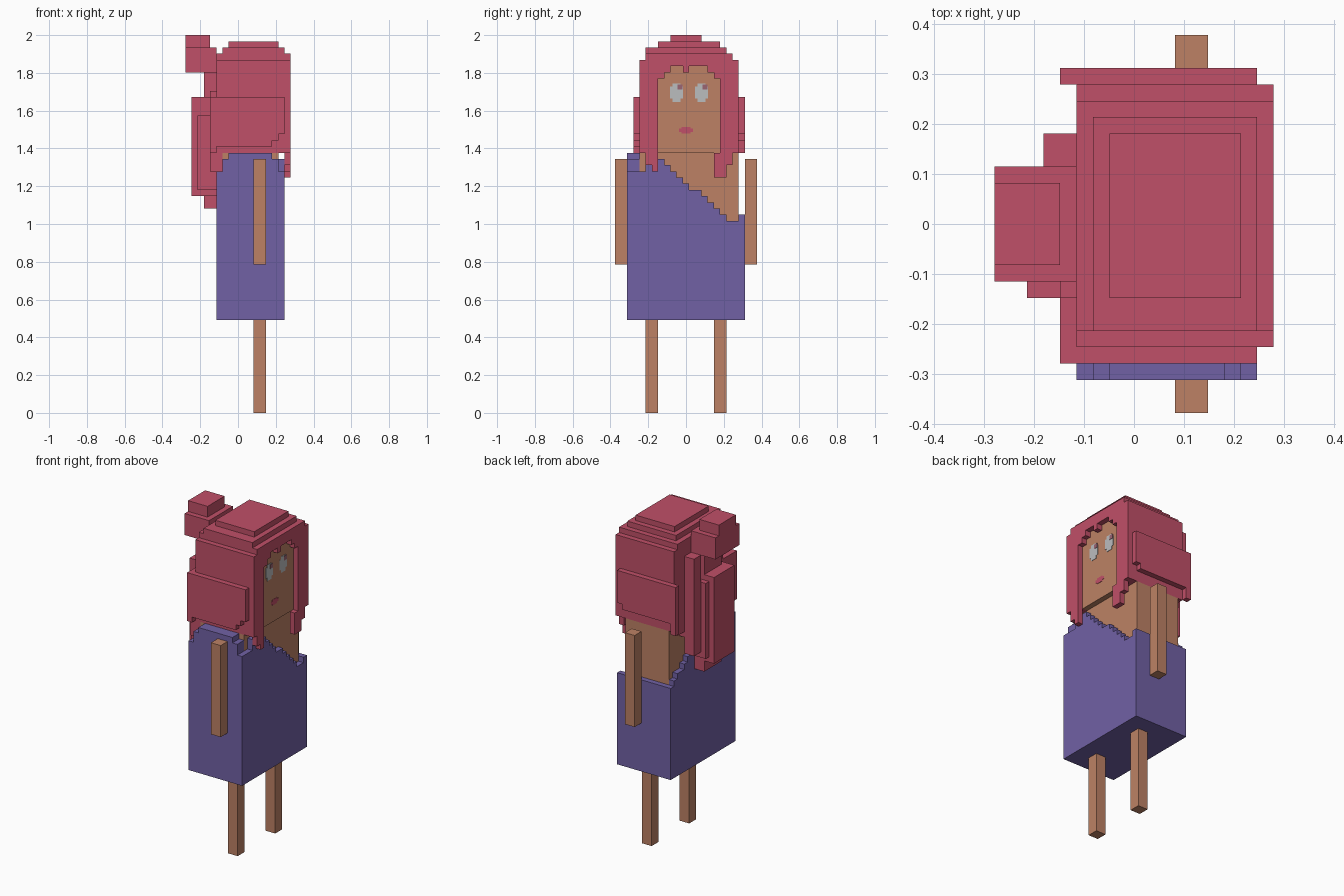
import bpy
import bmesh
from itertools import product
from mathutils import Vector

UNIT = 2 / 61                      # edge length of one block
ORIGIN = Vector((-8.5, -11.5, 0))  # grid corner, in blocks

if "Cube" in bpy.data.objects:
    bpy.data.objects.remove(bpy.data.objects["Cube"], do_unlink=True)


def material(name, rgb):
    mat = bpy.data.materials.new(name)
    mat.use_nodes = True
    colour = (*rgb, 1)
    mat.diffuse_color = colour
    bsdf = next(n for n in mat.node_tree.nodes if n.type == "BSDF_PRINCIPLED")
    bsdf.inputs["Base Color"].default_value = colour
    return mat


hair_red = material("hair red", (0.53, 0.08, 0.138))
skin_tan = material("skin tan", (0.51, 0.222, 0.13))
dress_purple = material("dress purple", (0.166, 0.12, 0.376))
eye_grey = material("eye grey", (0.5, 0.51, 0.52))
pupil_mauve = material("pupil mauve", (0.33, 0.13, 0.17))


def finish(name, bm, mat):
    mesh = bpy.data.meshes.new(name)
    bm.to_mesh(mesh)
    bm.free()
    mesh.materials.append(mat)
    obj = bpy.data.objects.new(name, mesh)
    bpy.context.collection.objects.link(obj)
    return obj


def blocks(name, mat, boxes):
    """Fill boxes (x, x, y, y, z, z in blocks) and skin the outside of their union."""
    cells = set()
    for x0, x1, y0, y1, z0, z1 in boxes:
        cells.update(product(range(x0, x1), range(y0, y1), range(z0, z1)))
    bm = bmesh.new()
    corners = {}

    def vert(p):
        if p not in corners:
            corners[p] = bm.verts.new((Vector(p) + ORIGIN) * UNIT)
        return corners[p]

    for cell in cells:
        for axis, side in product(range(3), (0, 1)):
            near = list(cell)
            near[axis] += 2 * side - 1
            if tuple(near) in cells:
                continue
            u, v = (axis + 1) % 3, (axis + 2) % 3
            loop = [(0, 0), (1, 0), (1, 1), (0, 1)]
            ring = []
            for a, b in loop if side else reversed(loop):
                p = list(cell)
                p[axis] += side
                p[u] += a
                p[v] += b
                ring.append(vert(tuple(p)))
            bm.faces.new(ring)
    bmesh.ops.dissolve_limit(bm, angle_limit=0.01, verts=bm.verts, edges=bm.edges)
    return finish(name, bm, mat)


def plate(name, mat, rects, lift):
    """Thin painted shapes on the face, made of y, y, z, z rectangles."""
    bm = bmesh.new()
    for y0, y1, z0, z1 in rects:
        made = bmesh.ops.create_cube(bm, size=1)["verts"]
        for v in made:
            p = Vector((16 + (lift if v.co.x > 0 else -0.05),
                        y1 if v.co.y > 0 else y0,
                        z1 if v.co.z > 0 else z0))
            v.co = (p + ORIGIN) * UNIT
    return finish(name, bm, mat)


# Limbs
for side, leg, arm in (("right", 5, 0), ("left", 16, 21)):
    blocks(side + "_leg", skin_tan, [(11, 13, leg, leg + 2, 0, 15)])
    blocks(side + "_arm", skin_tan, [(11, 13, arm, arm + 2, 24, 41)])

# Torso inside the dress, and the head
blocks("torso", skin_tan, [(6, 15, 4, 20, 31, 42)])
blocks("head", skin_tan, [(12, 16, 7, 17, 42, 56)])

# One-shoulder dress: solid skirt, shoulder wall, slanted front and back edges
dress = [(5, 16, 2, 21, 15, 31), (5, 16, 20, 21, 31, 32),
         (7, 14, 2, 4, 31, 42), (6, 15, 2, 4, 31, 41), (5, 16, 2, 4, 31, 39)]
for y in range(4, 20):
    front = 39 if y < 5 else min(41, round(40 - 0.9 * (y - 8)))
    back = min(39, round(32 + 0.8 * (20 - y)))
    dress.append((15, 16, y, y + 1, 30, front))
    dress.append((5, 6, y, y + 1, 30, back))
blocks("dress", dress_purple, dress)

# Hair cap with stepped crown
hair = [(5, 12, 4, 20, 42, 57), (12, 15, 4, 7, 42, 57), (12, 15, 17, 20, 42, 57),
        (5, 17, 4, 20, 56, 57), (5, 17, 5, 19, 57, 58),
        (6, 16, 5, 18, 58, 59), (7, 15, 7, 17, 59, 60)]

# Fringe and front locks: lower end of each column around the face
fringe = [42, 40, 39, 54, 55, 56, 56, 55, 56, 56, 56, 55, 54, 38, 40, 42]
for y, low in enumerate(fringe, start=4):
    hair.append((16, 17, y, y + 1, low, 57))
hair += [(16, 17, 16, 17, 38, 42), (15, 16, 4, 7, 42, 57), (15, 16, 17, 20, 42, 57)]

# Side rolls over the ears with stepped lower edges
for y, low in ((3, 43), (20, 44)):
    hair += [(4, 14, y, y + 1, low, 51), (14, 15, y, y + 1, 44, 51),
             (15, 16, y, y + 1, 45, 51), (4, 5, y, y + 1, 42, 51)]

# Nape
hair += [(4, 6, 4, 7, 39, 51), (6, 7, 4, 7, 41, 43), (4, 6, 7, 17, 40, 52),
         (5, 6, 17, 19, 41, 43)]
blocks("hair", hair_red, hair)

# Bun and the ponytail strands hanging from it
blocks("bun", hair_red, [(0, 5, 8, 15, 55, 59), (0, 4, 9, 14, 59, 61)])
blocks("ponytail", hair_red, [
    (1, 5, 8, 14, 35, 51), (3, 5, 9, 14, 33, 55), (2, 5, 7, 8, 36, 48),
    (2, 5, 14, 15, 36, 50), (3, 5, 15, 17, 37, 55)])

# Painted face
for side, y in (("right", 8.9), ("left", 12.95)):
    plate(side + "_eye", eye_grey,
          [(y, y + 2.1, 50.8, 52.7), (y + 0.4, y + 1.7, 50.2, 53.2)], 0.06)
    plate(side + "_pupil", pupil_mauve, [(y + 1.2, y + 2, 52.2, 53)], 0.12)
plate("mouth", hair_red, [(10.4, 12.6, 45.35, 45.9), (10.8, 12.2, 45.1, 46.15)], 0.06)
